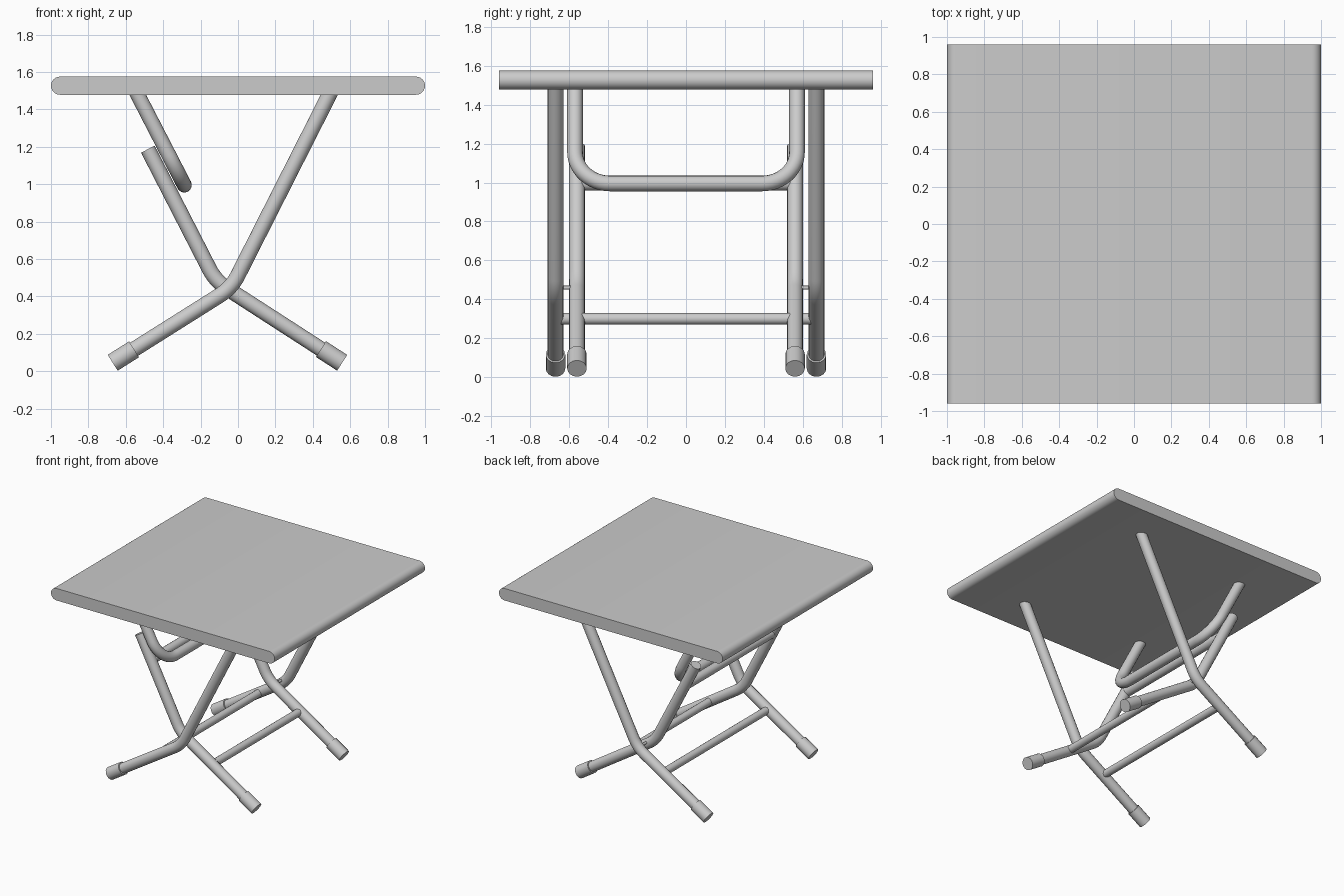
import bpy, bmesh, math
from mathutils import Vector

if "Cube" in bpy.data.objects:
    bpy.data.objects.remove(bpy.data.objects["Cube"])


def smooth(obj):
    bpy.ops.object.select_all(action='DESELECT')
    obj.select_set(True)
    bpy.context.view_layer.objects.active = obj
    if obj.type == 'CURVE':
        bpy.ops.object.convert(target='MESH')
    bpy.ops.object.shade_smooth_by_angle(angle=math.radians(35))


def fillet(pts, radius, steps=12):
    """Round the inner corners of a polyline with circular arcs."""
    pts = [Vector(p) for p in pts]
    out = [pts[0]]
    for a, p, b in zip(pts, pts[1:], pts[2:]):
        u, v = (a - p).normalized(), (b - p).normalized()
        half = u.angle(v) / 2
        centre = p + (u + v).normalized() * radius / math.sin(half)
        start = (p + u * radius / math.tan(half) - centre).normalized()
        end = (p + v * radius / math.tan(half) - centre).normalized()
        out += [centre + start.slerp(end, i / steps) * radius for i in range(steps + 1)]
    return out + [pts[-1]]


def tube(name, pts, r, bend=0.0):
    path = fillet(pts, bend) if bend else [Vector(p) for p in pts]
    cu = bpy.data.curves.new(name, 'CURVE')
    cu.dimensions = '3D'
    cu.bevel_depth, cu.bevel_resolution, cu.use_fill_caps = r, 6, True
    sp = cu.splines.new('POLY')
    sp.points.add(len(path) - 1)
    for q, p in zip(sp.points, path):
        q.co = (*p, 1)
    obj = bpy.data.objects.new(name, cu)
    bpy.context.collection.objects.link(obj)
    smooth(obj)


# Table top: slab with half-round ends, extruded along y
hw, r, zc = 0.96, 0.0485, 1.5265
profile = []
for side in (1, -1):
    for i in range(13):
        a = math.radians(-90 + 15 * i)
        profile.append((side * (1 - r + r * math.cos(a)), zc + side * r * math.sin(a)))
bm = bmesh.new()
face = bm.faces.new([bm.verts.new((x, -hw, z)) for x, z in profile])
ext = bmesh.ops.extrude_face_region(bm, geom=[face])
bmesh.ops.translate(bm, vec=(0, 2 * hw, 0),
                    verts=[v for v in ext['geom'] if isinstance(v, bmesh.types.BMVert)])
bmesh.ops.recalc_face_normals(bm, faces=bm.faces)
me = bpy.data.meshes.new("table_top")
bm.to_mesh(me)
bm.free()
top = bpy.data.objects.new("table_top", me)
bpy.context.collection.objects.link(top)
smooth(top)

# Bent legs with rubber feet, mirrored left and right
legs = {
    "outer": (0.67, [(0.497, 1.495), (-0.035, 0.445), (-0.67, 0.045)]),
    "inner": (0.56, [(-0.482, 1.187), (-0.12, 0.482), (0.557, 0.045)]),
}
for s, side in ((-1, "front"), (1, "back")):
    for kind, (y, pts) in legs.items():
        p3 = [Vector((x, s * y, z)) for x, z in pts]
        back = (p3[1] - p3[2]).normalized()
        tube(f"{kind}_leg_{side}", [p3[0], p3[1], p3[2] + back * 0.02], 0.041, 0.27)
        tube(f"{kind}_foot_{side}", [p3[2], p3[2] + back * 0.135], 0.05)
    # Pivot pin where the legs cross
    tube(f"pivot_pin_{side}", [(-0.06, s * 0.56, 0.46), (-0.06, s * 0.67, 0.46)], 0.01)

# Cross bars between the legs
for name, x, z, half, rad in (("outer_cross_bar", -0.265, 0.30, 0.65, 0.03),
                              ("inner_cross_bar", 0.165, 0.30, 0.55, 0.03),
                              ("upper_cross_bar", -0.385, 0.995, 0.55, 0.036)):
    tube(name, [(x, -half, z), (x, half, z)], rad)

# U-shaped support hanging from the table top
tube("support_bar", [(-0.545, -0.57, 1.495), (-0.287, -0.57, 0.995),
                     (-0.287, 0.57, 0.995), (-0.545, 0.57, 1.495)], 0.04, 0.18)
